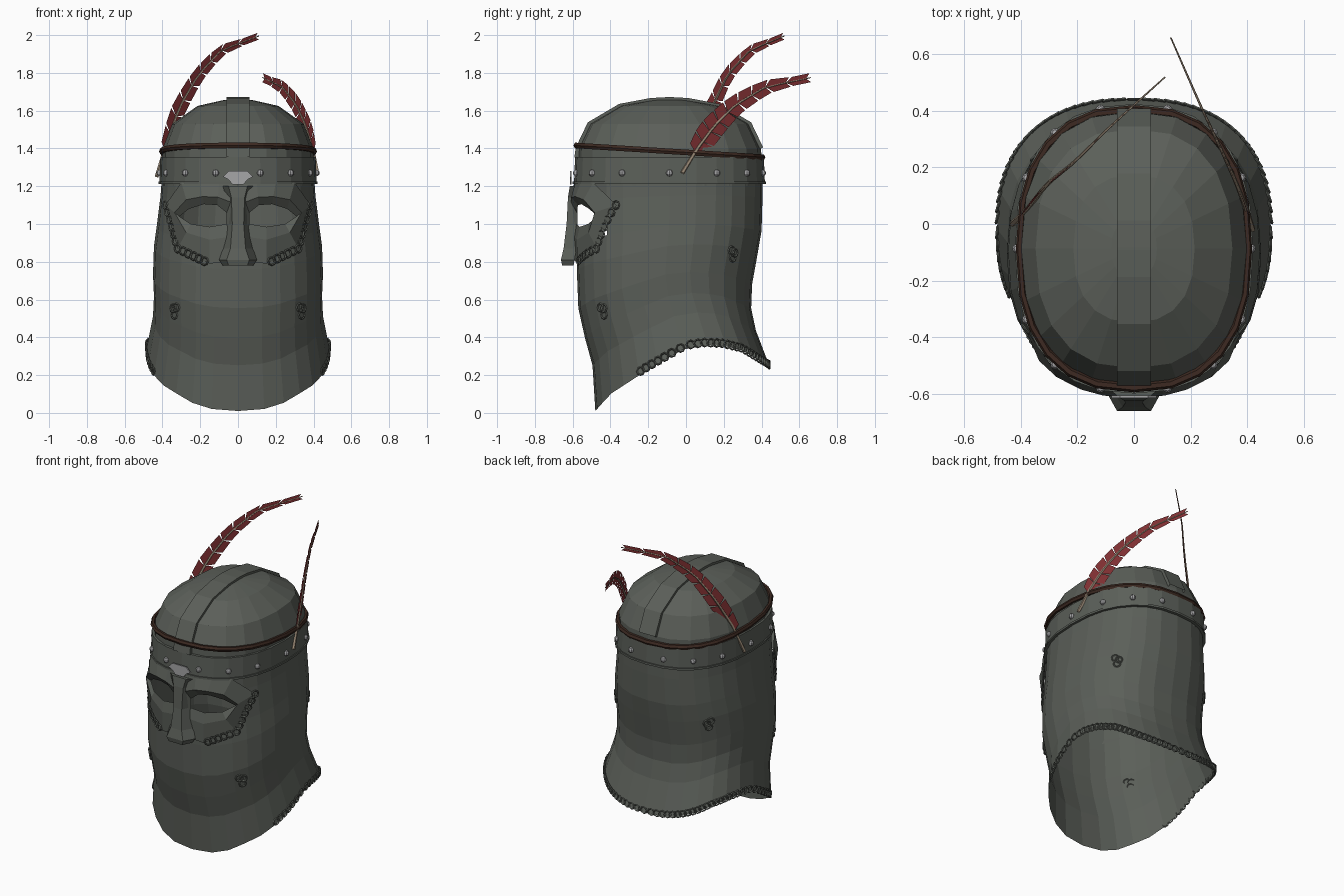
import bpy, bmesh, math
from mathutils import Vector

cube = bpy.data.objects.get("Cube")
if cube:
    bpy.data.objects.remove(cube)


def material(name, r, g, b):
    m = bpy.data.materials.new(name)
    m.use_nodes = True
    m.diffuse_color = (r, g, b, 1)
    m.node_tree.nodes["Principled BSDF"].inputs["Base Color"].default_value = (r, g, b, 1)
    return m


STEEL = material("dark steel", 0.105, 0.115, 0.10)
LIGHT = material("pale steel", 0.38, 0.38, 0.39)
LEATHER = material("brown leather", 0.045, 0.022, 0.015)
RED = material("red feather", 0.22, 0.03, 0.033)
QUILL = material("tan quill", 0.32, 0.25, 0.18)


def build(name, verts, faces, mat, fix=True):
    me = bpy.data.meshes.new(name)
    me.from_pydata([tuple(v) for v in verts], [], faces)
    me.materials.append(mat)
    if fix:
        bm = bmesh.new()
        bm.from_mesh(me)
        bmesh.ops.recalc_face_normals(bm, faces=bm.faces)
        bm.to_mesh(me)
        bm.free()
    ob = bpy.data.objects.new(name, me)
    bpy.context.collection.objects.link(ob)
    return ob


def loft(name, rings, mat, closed=True, loop=False, skip=None):
    n = len(rings[0])
    verts = [v for r in rings for v in r]
    faces = []
    for i in range(len(rings) if loop else len(rings) - 1):
        k = (i + 1) % len(rings)
        for j in range(n if closed else n - 1):
            q = (j + 1) % n
            f = (i * n + j, i * n + q, k * n + q, k * n + j)
            if not (skip and skip(i, sum((verts[a] for a in f), Vector()) / 4)):
                faces.append(f)
    return build(name, verts, faces, mat)


def lerp_table(table, x):
    if x <= table[0][0]:
        return table[0][1]
    for (a, u), (b, v) in zip(table, table[1:]):
        if x <= b:
            return u + (v - u) * (x - a) / (b - a)
    return table[-1][1]


# Rounded oval cross-section, angle 0 at the front
def oval(a, rx, front, back, z, scale=1.0):
    p = 2 / 2.4
    s, c = math.sin(a), math.cos(a)
    x = math.copysign(abs(s) ** p, s) * rx * scale
    y = (front + back) / 2 - math.copysign(abs(c) ** p, c) * (back - front) / 2 * scale
    return Vector((x, y, z))


def angles(n):
    return [math.tau * i / n for i in range(n)]


def head(a, z, scale=1.0):
    return oval(a, 0.405, -0.58, 0.405, z, scale)


# Mail curtain with an uneven hem and an opening behind the eyes
HEM = [(-0.48, 0.01), (-0.4, 0.1), (-0.2, 0.23), (0, 0.345), (0.1, 0.36),
       (0.2, 0.355), (0.3, 0.33), (0.445, 0.24)]
ROWS = [(0, 0.405, -0.58, 0.405), (0.08, 0.41, -0.58, 0.405), (0.26, 0.43, -0.578, 0.4),
        (0.38, 0.445, -0.578, 0.38), (0.55, 0.45, -0.57, 0.35), (0.68, 0.445, -0.535, 0.345),
        (0.8, 0.45, -0.495, 0.37), (1, 0.485, -0.48, 0.445)]


def mail(a, t, scale=1.0):
    rx, front, back = (lerp_table([(r[0], r[k]) for r in ROWS], t) for k in (1, 2, 3))
    hem = lerp_table(HEM, oval(a, *ROWS[-1][1:], 0).y)
    return oval(a, rx, front, back, 1.22 + (hem - 1.22) * t, scale)


loft("mail_curtain", [[mail(a, r[0]) for a in angles(28)] for r in ROWS], STEEL,
     skip=lambda i, c: i == 1 and c.y < 0 and abs(c.x) < 0.32)

# Dome
DOME = [(1.2, 1), (1.4, 0.985), (1.53, 0.86), (1.625, 0.53), (1.655, 0.2), (1.66, 0.01)]
loft("dome", [[head(a, z, s) for a in angles(20)] for z, s in DOME], STEEL)

# Raised strip over the crown
strip = [(head(0, z, s).y, z) for z, s in [(1.35, 1.0)] + DOME[1:]]
strip += [(head(math.pi, z, s).y, z) for z, s in reversed(DOME[1:])]
rings = []
for i, (y, z) in enumerate(strip):
    d = Vector((0, y + 0.09, (z - 1.2) * 1.2)).normalized()
    p = Vector((0, y, z))
    rings.append([p + d * h + Vector((x, 0, 0))
                  for x, h in ((-0.06, -0.03), (-0.06, 0.012), (0.06, 0.012), (0.06, -0.03))])
loft("crown_strip", rings, STEEL, closed=False)

# Brow band, its lower lip and the leather cord
loft("brow_band", [[head(a, z, s) for a in angles(28)]
                   for z, s in ((1.225, 0.99), (1.225, 1.025), (1.355, 1.015), (1.355, 0.98))],
     STEEL, loop=True)
loft("band_lip", [[head(a, z, s) for a in angles(28)]
                  for z, s in ((1.213, 1.0), (1.213, 1.04), (1.226, 1.04), (1.226, 1.0))],
     STEEL, loop=True)


def cord(a, k):
    p = head(a, 0, 1.0 + 0.032 * math.cos(k))
    p.z = 1.385 - 0.05 * (p.y + 0.09) / 0.8 + 0.017 * math.sin(k)
    return p


loft("leather_cord", [[cord(a, k) for a in angles(24)] for k in angles(6)], LEATHER, loop=True)

# Rivets around the band
for i in range(14):
    a = math.tau * (i + 0.5) / 14
    bpy.ops.mesh.primitive_uv_sphere_add(segments=8, ring_count=5, radius=0.018,
                                         location=head(a, 1.27, 1.022))
    bpy.context.object.name = "rivet"
    bpy.context.object.data.materials.append(LIGHT)

# Pale scalloped plate above the nose
plate = [(-0.08, 1.25), (-0.05, 1.28), (0.05, 1.28), (0.08, 1.25), (0.05, 1.235),
         (0.03, 1.21), (-0.03, 1.21), (-0.05, 1.235)]
m = len(plate)
build("brow_plate", [(x, y, z) for y in (-0.607, -0.615) for x, z in plate],
      [tuple(range(m)), tuple(range(m, 2 * m))]
      + [(i, (i + 1) % m, m + (i + 1) % m, m + i) for i in range(m)], LIGHT)


# Face plate halves: eye opening, raised brow fold, outer border
def face_y(x, out):
    return -0.087 - 0.493 * (1 - min(1, abs(x) / 0.43) ** 2.4) ** (1 / 2.4) - out


EYE = [(0.06, 1.0), (0.06, 1.06), (0.11, 1.1), (0.18, 1.105), (0.26, 1.08),
       (0.31, 1.04), (0.25, 1.0), (0.15, 0.985)]
EDGE = [(0, 0.81), (0, 1.22), (0.1, 1.22), (0.2, 1.22), (0.3, 1.22),
        (0.385, 1.1), (0.32, 0.87), (0.15, 0.79)]
FOLD = [0.015, 0.03, 0.035, 0.035, 0.04, 0.045, 0.015, 0.015]
for side, label in ((1, "left"), (-1, "right")):
    rings = [[], [], []]
    for (ex, ez), (ox, oz), fold in zip(EYE, EDGE, FOLD):
        for ring, t, out in zip(rings, (0, 0.35, 1), (0.0, fold, 0.012)):
            x, z = ex + (ox - ex) * t, ez + (oz - ez) * t
            ring.append(Vector((side * x, face_y(x, out), z)))
    loft(label + "_face_plate", rings, STEEL)

# Nose guard: half width, ridge half width, back and front depth, height
NOSE = [(0.10, 0.05, -0.575, -0.615, 1.2), (0.05, 0.035, -0.575, -0.625, 1.14),
        (0.055, 0.03, -0.575, -0.632, 1.0), (0.08, 0.04, -0.58, -0.648, 0.87),
        (0.10, 0.06, -0.59, -0.662, 0.81), (0.08, 0.05, -0.595, -0.655, 0.78)]
nose = loft("nose_guard", [[Vector((-w, b, z)), Vector((-r, f, z)), Vector((r, f, z)),
                            Vector((w, b, z))] for w, r, b, f, z in NOSE], STEEL)
bm = bmesh.new()
bm.from_mesh(nose.data)
bmesh.ops.holes_fill(bm, edges=bm.edges)
bmesh.ops.recalc_face_normals(bm, faces=bm.faces)
bm.to_mesh(nose.data)
bm.free()


# Loose mail links
def link(p, out):
    bpy.ops.mesh.primitive_torus_add(major_segments=8, minor_segments=4, major_radius=0.021,
                                     minor_radius=0.005, location=p)
    ob = bpy.context.object
    ob.name = "mail_link"
    ob.rotation_euler = out.to_track_quat('Z', 'Y').to_euler()
    ob.data.materials.append(STEEL)


def outward(p):
    return Vector((p.x, p.y + 0.08, 0)).normalized()


for side in (1, -1):
    for i in range(30):
        p = mail(side * (1.15 + (math.pi - 1.15) * i / 29), 0.985, 1.005)
        link(p, outward(p))
    for (x0, z0), (x1, z1) in zip(EDGE[5:], EDGE[6:]):
        for i in range(6):
            x, z = x0 + (x1 - x0) * i / 6, z0 + (z1 - z0) * i / 6
            p = Vector((side * x, face_y(x, 0.015), z))
            link(p, outward(p))
    for a, t in ((0.75, 0.6), (2.3, 0.4)):
        for da, dt in ((0, 0), (0.06, 0.01), (0.04, 0.04)):
            p = mail(side * (a + da), t + dt, 1.003)
            link(p, outward(p))


# Feathers: tapered quill with slanted, notched barbs
def feather(label, path, width):
    path = [Vector(p) for p in path]
    across = path[-1] - path[0]
    normal = Vector((across.y, -across.x, 0)).normalized()

    def at(s):
        u = min(max(s, 0), 0.9999) * (len(path) - 1)
        i = int(u)
        return path[i].lerp(path[i + 1], u - i)

    def blade(s):
        return (at(s + 0.02) - at(s - 0.02)).cross(normal).normalized()

    steps = [i / 14 for i in range(15)]
    loft(label + "_quill", [[at(s) + (blade(s) * math.cos(k) + normal * math.sin(k))
                             * 0.011 * (1 - 0.75 * s) for k in angles(5)] for s in steps], QUILL)
    verts, faces = [], []
    count = 9
    for side in (1, -1):
        for i in range(count):
            s0 = 0.17 + 0.81 * i / count
            s1 = s0 + 0.81 / count
            e0, e1 = s0 + 0.03, s1 + 0.018
            w0, w1 = (width * min(1, 0.5 + 3 * (s - 0.15)) * max(0.08, 1 - s) ** 0.5
                      for s in (e0, e1))
            n = len(verts)
            verts += [at(s0), at(s1), at(e1) + blade(s1) * side * w1,
                      at(e0) + blade(s0) * side * w0]
            faces.append((n, n + 1, n + 2, n + 3))
    build(label + "_barbs", verts, faces, RED, fix=False)


feather("right_feather", [(-0.43, 0.0, 1.25), (-0.38, 0.05, 1.42), (-0.31, 0.14, 1.62),
                          (-0.21, 0.22, 1.79), (-0.09, 0.34, 1.92), (0.11, 0.52, 1.995)], 0.065)
feather("left_feather", [(0.42, -0.02, 1.27), (0.395, 0.06, 1.4), (0.36, 0.15, 1.52),
                         (0.31, 0.26, 1.63), (0.235, 0.42, 1.725), (0.13, 0.66, 1.775)], 0.085)
